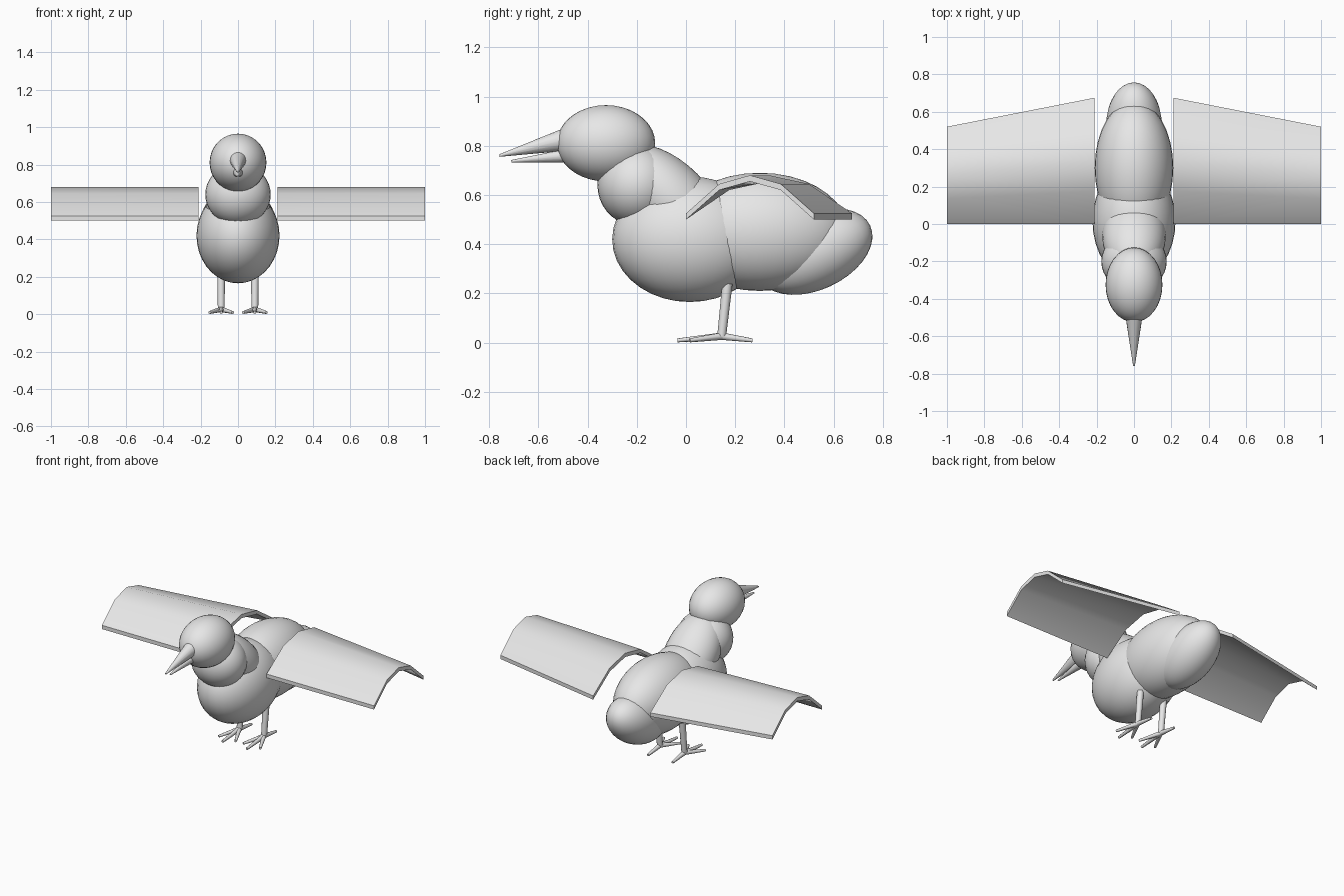
import bpy
import bmesh
from math import radians
from mathutils import Vector

if "Cube" in bpy.data.objects:
    bpy.data.objects.remove(bpy.data.objects["Cube"], do_unlink=True)

GREY = (0.8, 0.8, 0.8, 1.0)
plumage = bpy.data.materials.new("plain_grey")
plumage.use_nodes = True
plumage.diffuse_color = GREY
plumage.node_tree.nodes["Principled BSDF"].inputs["Base Color"].default_value = GREY


def finish(obj, name, angle=40):
    """Name, colour and shade the part."""
    obj.name = name
    obj.data.materials.append(plumage)
    bpy.ops.object.select_all(action='DESELECT')
    obj.select_set(True)
    bpy.context.view_layer.objects.active = obj
    bpy.ops.object.shade_smooth_by_angle(angle=radians(angle))
    return obj


def ellipsoid(name, y, z, radii, tilt=0):
    bpy.ops.mesh.primitive_uv_sphere_add(segments=32, ring_count=18, location=(0, y, z))
    obj = bpy.context.object
    obj.scale = radii
    obj.rotation_euler.x = radians(tilt)
    return finish(obj, name)


def taper(name, start, end, r1, r2, sides=12):
    """Tapered rod between two points."""
    start, end = Vector(start), Vector(end)
    axis = end - start
    bpy.ops.mesh.primitive_cone_add(vertices=sides, radius1=r1, radius2=r2,
                                    depth=axis.length, location=(start + end) / 2)
    obj = bpy.context.object
    obj.rotation_euler = axis.to_track_quat('Z', 'Y').to_euler()
    return finish(obj, name, 50)


def wing(name, side):
    """Arched slab whose chord narrows towards the tip."""
    arch = [(0, 0.525), (0.26, 0.645), (0.5, 0.68), (0.74, 0.645), (1, 0.525)]
    thick = 0.025
    outline = arch + [(t, z - thick) for t, z in reversed(arch)]
    bm = bmesh.new()
    root = [bm.verts.new((side * 0.21, 0.675 * t, z)) for t, z in outline]
    tip = [bm.verts.new((side, 0.52 * t, z)) for t, z in outline]
    n = len(outline)
    for i in range(n):
        j = (i + 1) % n
        bm.faces.new((root[i], root[j], tip[j], tip[i]))
    # End caps as strips of quads
    for ring in (root, tip):
        for i in range(len(arch) - 1):
            bm.faces.new((ring[i], ring[i + 1], ring[n - 2 - i], ring[n - 1 - i]))
    bmesh.ops.recalc_face_normals(bm, faces=bm.faces)
    mesh = bpy.data.meshes.new(name)
    bm.to_mesh(mesh)
    bm.free()
    obj = bpy.data.objects.new(name, mesh)
    bpy.context.collection.objects.link(obj)
    return finish(obj, name, 35)


# Head, neck and trunk
ellipsoid("head", -0.325, 0.81, (0.152, 0.2, 0.155))
ellipsoid("neck", -0.2, 0.64, (0.175, 0.16, 0.165))
ellipsoid("shoulders", -0.06, 0.58, (0.17, 0.28, 0.15), -45)
ellipsoid("breast", 0.015, 0.42, (0.222, 0.315, 0.255))
ellipsoid("back", 0.3, 0.45, (0.21, 0.36, 0.24))
ellipsoid("tail", 0.522, 0.37, (0.15, 0.25, 0.155), 25)

# Beak
taper("upper_beak", (0, -0.49, 0.825), (0, -0.758, 0.76), 0.046, 0.005, 16)
taper("lower_beak", (0, -0.46, 0.762), (0, -0.71, 0.737), 0.03, 0.005, 16)

# Wings, legs and feet on both sides
for label, side in (("left", 1), ("right", -1)):
    wing(label + "_wing", side)
    x = side * 0.09
    ankle = (x, 0.145, 0.026)
    taper(label + "_leg", (x, 0.168, 0.24), ankle, 0.021, 0.018)
    toes = {"middle_toe": (0, -0.18), "outer_toe": (0.062, -0.13),
            "inner_toe": (-0.062, -0.13), "hind_toe": (0, 0.125)}
    for toe, (dx, dy) in toes.items():
        taper(label + "_" + toe, ankle, (x + side * dx, ankle[1] + dy, 0.009),
              0.015, 0.008, 8)
